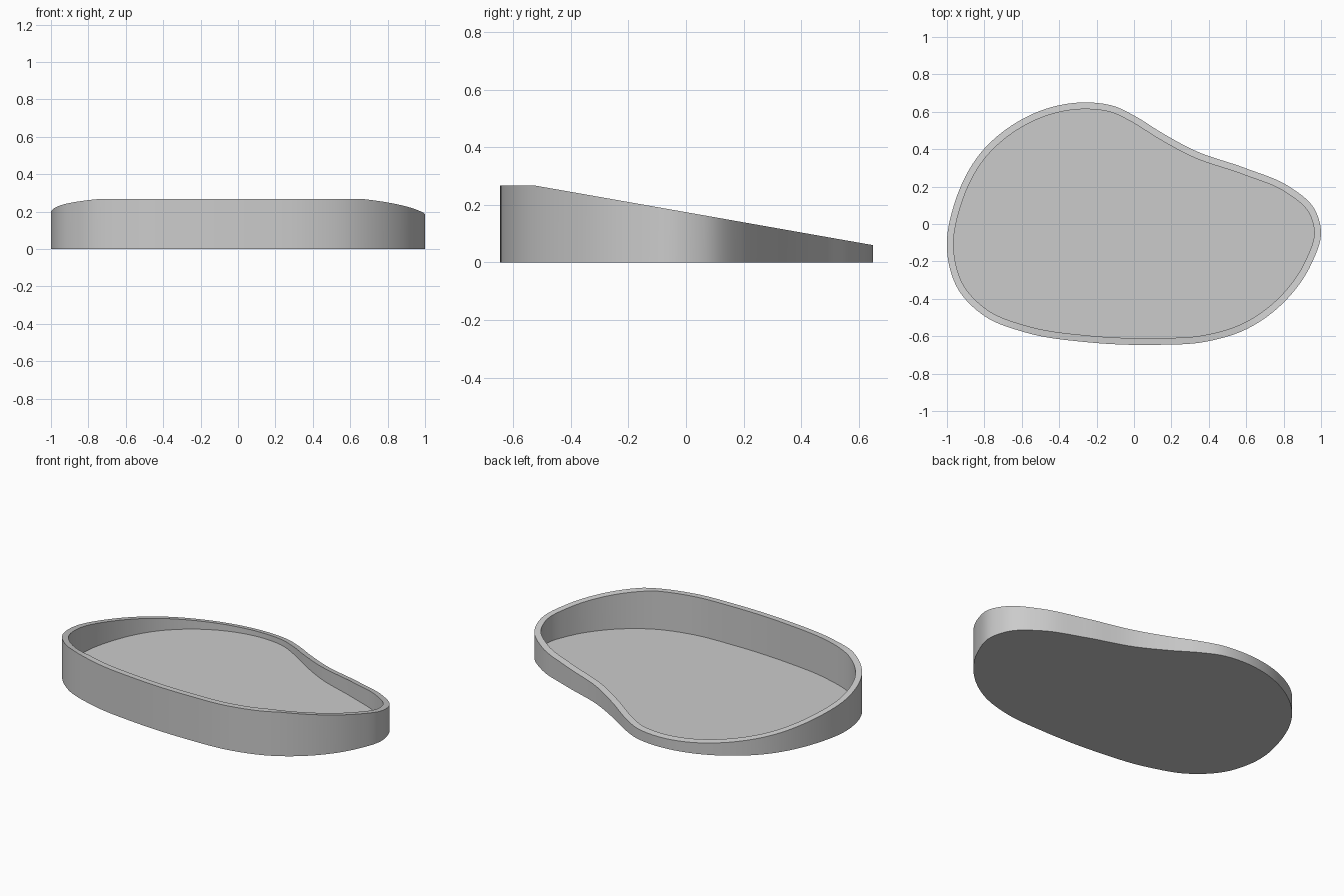
import bpy, bmesh, math
from mathutils import Vector

if "Cube" in bpy.data.objects:
    bpy.data.objects.remove(bpy.data.objects["Cube"])

WALL = 0.036      # wall thickness
FLOOR = 0.035     # floor height
STEPS = 8         # samples per outline span

# Key points of the kidney-shaped outline, clockwise from the back
KEYS = [(-0.25, 0.65), (-0.10, 0.628), (0.0, 0.58), (0.15, 0.487), (0.32, 0.395),
        (0.60, 0.297), (0.83, 0.20), (0.965, 0.08), (1.0, -0.04), (0.95, -0.21),
        (0.81, -0.41), (0.60, -0.563), (0.38, -0.63), (0.12, -0.646), (-0.25, -0.632),
        (-0.58, -0.58), (-0.80, -0.492), (-0.94, -0.35), (-1.0, -0.14), (-0.96, 0.11),
        (-0.82, 0.38), (-0.63, 0.542), (-0.44, 0.625)]


def smooth_loop(keys):
    """Closed curve through the key points, with tangents scaled by spacing."""
    p = [Vector(k) for k in keys]
    n = len(p)
    d = [(p[(i + 1) % n] - p[i]).length for i in range(n)]
    tan = []
    for i in range(n):
        a, b = d[i - 1], d[i]
        tan.append(((p[i] - p[i - 1]) / a * b + (p[(i + 1) % n] - p[i]) / b * a) / (a + b))
    out = []
    for i in range(n):
        j = (i + 1) % n
        for s in range(STEPS):
            t = s / STEPS
            out.append(p[i] * (2*t**3 - 3*t**2 + 1) + tan[i] * d[i] * (t**3 - 2*t**2 + t)
                       + p[j] * (3*t**2 - 2*t**3) + tan[j] * d[i] * (t**3 - t**2))
    return out


def inset(loop, dist):
    """Offset a clockwise loop inward."""
    n = len(loop)
    res = []
    for i in range(n):
        t = (loop[(i + 1) % n] - loop[i - 1]).normalized()
        res.append(loop[i] + Vector((t.y, -t.x)) * dist)
    return res


def rim_height(y):
    """Level at the front, then sloping down to the back."""
    return min(0.268, 0.06 + (0.65 - y) * 0.208 / 1.18)


outer = smooth_loop(KEYS)
inner = inset(outer, WALL)

# Tray: base, outer wall, rim, inner wall and floor
bm = bmesh.new()
rings = [
    [bm.verts.new((p.x, p.y, 0)) for p in outer],
    [bm.verts.new((p.x, p.y, rim_height(p.y))) for p in outer],
    [bm.verts.new((p.x, p.y, rim_height(p.y))) for p in inner],
    [bm.verts.new((p.x, p.y, FLOOR)) for p in inner],
]
n = len(outer)
for lo, hi in zip(rings, rings[1:]):
    for i in range(n):
        j = (i + 1) % n
        bm.faces.new((lo[i], hi[i], hi[j], lo[j]))
bm.faces.new(rings[0])
bm.faces.new(rings[-1][::-1])
bmesh.ops.recalc_face_normals(bm, faces=bm.faces[:])

mesh = bpy.data.meshes.new("tray")
bm.to_mesh(mesh)
bm.free()
tray = bpy.data.objects.new("tray", mesh)
bpy.context.collection.objects.link(tray)

grey = bpy.data.materials.new("light grey")
grey.diffuse_color = (0.6, 0.6, 0.6, 1)
grey.use_nodes = True
grey.node_tree.nodes["Principled BSDF"].inputs["Base Color"].default_value = grey.diffuse_color
mesh.materials.append(grey)

# Smooth walls with crisp rim edges
bpy.context.view_layer.objects.active = tray
tray.select_set(True)
bpy.ops.object.shade_smooth_by_angle(angle=math.radians(30))
